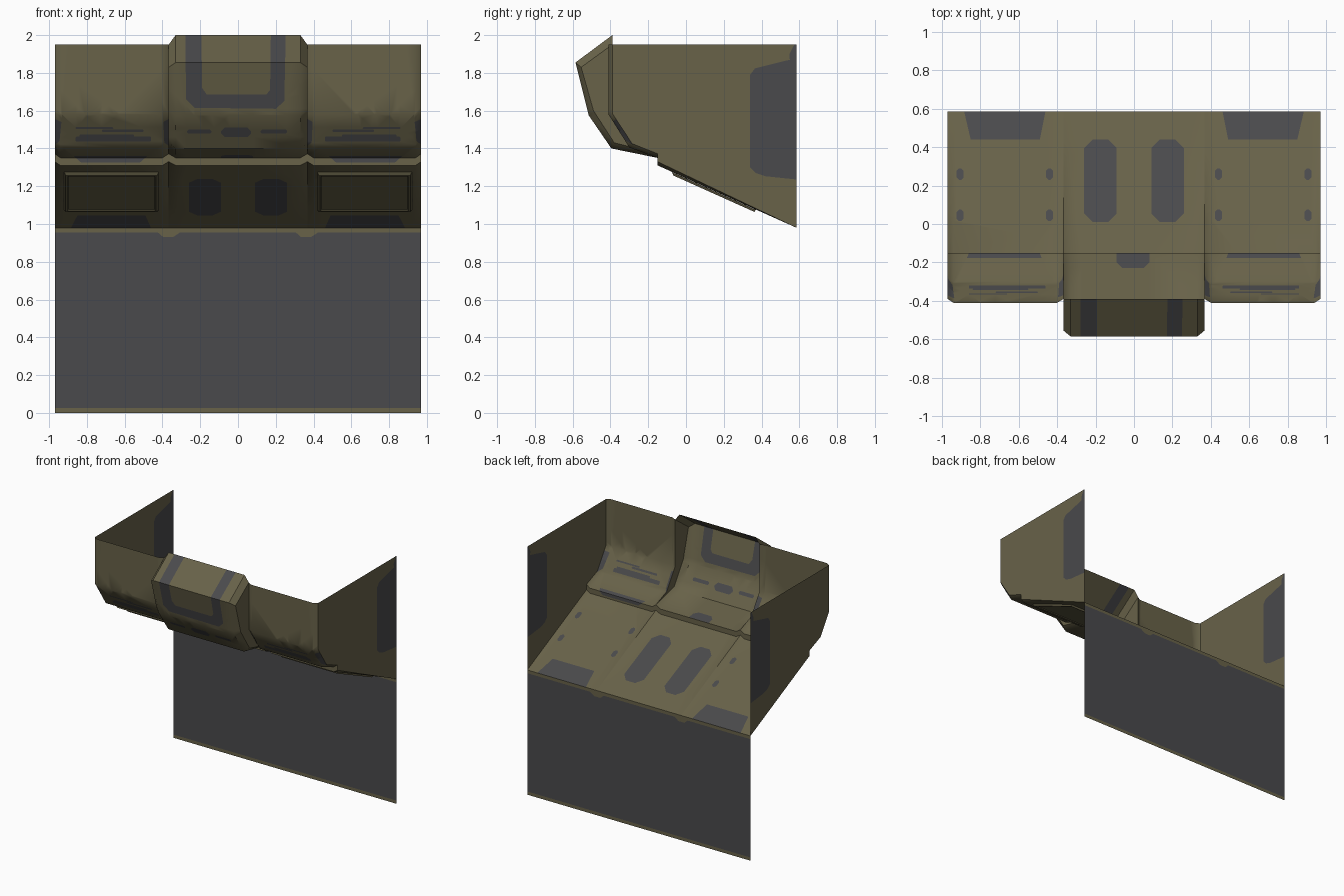
import bpy, bmesh
from mathutils import Vector

if "Cube" in bpy.data.objects:
    bpy.data.objects.remove(bpy.data.objects["Cube"])


def material(name, rgb):
    m = bpy.data.materials.new(name)
    m.diffuse_color = (*rgb, 1)
    m.use_nodes = True
    m.node_tree.nodes["Principled BSDF"].inputs["Base Color"].default_value = m.diffuse_color
    return m


MATS = [material("olive_paint", (0.138, 0.122, 0.066)),
        material("slate_grey", (0.068, 0.068, 0.072))]
OLIVE, SLATE = 0, 1
INSIDE = Vector((0, 0.3, 2.2))


def finish(bm, name, face_inward=True):
    """Turn faces towards the inside of the tub and make the object."""
    bm.normal_update()
    for f in bm.faces:
        if face_inward and f.normal.dot(INSIDE - f.calc_center_median()) < 0:
            f.normal_flip()
    me = bpy.data.meshes.new(name)
    bm.to_mesh(me)
    bm.free()
    for m in MATS:
        me.materials.append(m)
    ob = bpy.data.objects.new(name, me)
    bpy.context.collection.objects.link(ob)
    bpy.context.view_layer.objects.active = ob
    ob.select_set(True)
    bpy.ops.object.shade_smooth_by_angle(angle=0.7)
    ob.select_set(False)


def loft(stations):
    """Skin (x, [(y, z)...]) sections into strips."""
    bm = bmesh.new()
    rows = [[bm.verts.new((x, y, z)) for y, z in prof] for x, prof in stations]
    for a, b in zip(rows, rows[1:]):
        for i in range(len(a) - 1):
            bm.faces.new((a[i], a[i + 1], b[i + 1], b[i]))
    return bm


def polygon(pts):
    bm = bmesh.new()
    bm.faces.new([bm.verts.new(p) for p in pts])
    return bm


def oct_rect(u0, v0, u1, v1, c):
    return [(u0 + c, v0), (u1 - c, v0), (u1, v0 + c), (u1, v1 - c),
            (u1 - c, v1), (u0 + c, v1), (u0, v1 - c), (u0, v0 + c)]


def paint(bm, pts, axes, mat):
    """Cut a convex outline, projected on two axes, into the faces and colour it."""
    i, j = axes
    cu = sum(p[0] for p in pts) / len(pts)
    cv = sum(p[1] for p in pts) / len(pts)
    faces = list(bm.faces)
    for (u0, v0), (u1, v1) in zip(pts, pts[1:] + pts[:1]):
        co, no = Vector((0, 0, 0)), Vector((0, 0, 0))
        co[i], co[j] = u0, v0
        no[i], no[j] = v1 - v0, u0 - u1
        if no.length < 1e-6:
            continue
        no.normalize()
        if no[i] * (cu - u0) + no[j] * (cv - v0) > 0:
            no.negate()
        geom = set(faces)
        for f in faces:
            geom.update(f.edges)
            geom.update(f.verts)
        res = bmesh.ops.bisect_plane(bm, geom=list(geom), dist=1e-5,
                                     plane_co=co, plane_no=no)
        faces = [f for f in res["geom"] if isinstance(f, bmesh.types.BMFace)
                 and no.dot(f.calc_center_median() - co) < 0]
        if not faces:
            return
    for f in faces:
        f.material_index = mat


XY, XZ, YZ = (0, 1), (0, 2), (1, 2)

# Profiles (y, z): full depth in the panel middles, shallower at their edges
TAIL = [(-0.15, 1.35), (-0.15, 1.31), (0.585, 0.98)]
TAIL_IN = [(-0.15, 1.372), (-0.15, 1.33), (0.585, 0.98)]
SIDE = [(-0.41, 1.95), (-0.41, 1.58), (-0.30, 1.405)] + TAIL
SIDE_IN = [(-0.39, 1.95), (-0.39, 1.585), (-0.285, 1.425)] + TAIL_IN
MID = [(-0.39, 2.0), (-0.585, 1.855), (-0.515, 1.575), (-0.395, 1.40)] + TAIL
MID_IN = [(-0.39, 1.95), (-0.555, 1.83), (-0.49, 1.60), (-0.38, 1.43)] + TAIL_IN
E, W = 0.367, 0.97

# Centre bay with the bulging front
bm = loft([(-E, MID_IN), (-0.33, MID), (0.33, MID), (E, MID_IN)])
paint(bm, [(-0.28, 2.1), (-0.275, 1.66), (-0.23, 1.615), (0.2, 1.61),
           (0.245, 1.65), (0.255, 2.1)], XZ, SLATE)
paint(bm, [(-0.195, 2.1), (-0.19, 1.72), (-0.165, 1.685), (0.15, 1.685),
           (0.17, 1.71), (0.175, 2.1)], XZ, OLIVE)
for x in (-0.175, 0.175):
    paint(bm, oct_rect(x - 0.085, 0.01, x + 0.085, 0.44, 0.045), XY, SLATE)
paint(bm, oct_rect(-0.09, 1.46, 0.07, 1.51, 0.02), XZ, SLATE)
paint(bm, oct_rect(-0.27, 1.478, -0.14, 1.5, 0.008), XZ, SLATE)
paint(bm, oct_rect(0.12, 1.478, 0.26, 1.5, 0.008), XZ, SLATE)
paint(bm, [(-0.09, -0.152), (0.08, -0.152), (0.08, -0.2), (0.05, -0.23),
           (-0.06, -0.23), (-0.09, -0.2)], XY, SLATE)
finish(bm, "centre_bay")

for s, tag in ((1, "right"), (-1, "left")):
    # Side tray: front panel, step and sloping floor
    bm = loft([(s * E, SIDE_IN), (s * 0.40, SIDE), (s * 0.94, SIDE), (s * W, SIDE_IN)])

    def mark(pts, axes):
        paint(bm, [(s * u, v) for u, v in pts], axes, SLATE)

    mark([(0.46, 0.59), (0.49, 0.44), (0.85, 0.44), (0.885, 0.59)], XY)
    for x in (0.44, 0.905):
        for y in (0.045, 0.26):
            mark(oct_rect(x - 0.018, y - 0.03, x + 0.018, y + 0.03, 0.012), XY)
    for x0, x1, z0, z1 in ((0.46, 0.86, 1.437, 1.462), (0.55, 0.84, 1.462, 1.474),
                           (0.5, 0.72, 1.487, 1.5), (0.66, 0.86, 1.503, 1.513)):
        mark(oct_rect(x0, z0, x1, z1, 0.004), XZ)
    mark([(0.48, 1.36), (0.52, 1.325), (0.83, 1.325), (0.87, 1.36)], XZ)
    mark([(0.36, 1.41), (0.39, 1.43), (0.395, 1.54), (0.36, 1.56)], XZ)
    mark([(0.98, 1.41), (0.945, 1.44), (0.935, 1.54), (0.98, 1.56)], XZ)
    finish(bm, tag + "_tray")

    # Cheek joining the bulge to the side tray
    outline = MID_IN[:5] + SIDE_IN[3:0:-1][1:]
    finish(polygon([(s * E, y, z) for y, z in outline]), tag + "_bulge_cheek")

    # Outer side wall with grey rear patch
    bm = polygon([(s * W, y, z) for y, z in SIDE_IN + [(0.585, 1.95)]])
    paint(bm, [(0.34, 1.30), (0.37, 1.27), (0.42, 1.253), (0.59, 1.235),
               (0.59, 1.88), (0.53, 1.865), (0.37, 1.83), (0.34, 1.79)], YZ, SLATE)
    paint(bm, [(0.53, 1.865), (0.59, 1.865), (0.59, 1.96), (0.545, 1.96),
               (0.548, 1.9)], YZ, SLATE)
    finish(bm, tag + "_side_wall")

    # Shallow access panel under the floor
    bm = bmesh.new()
    rings = []
    for inset, drop in ((0, 0.001), (0.008, 0.016), (0.018, 0.016), (0.022, 0.009)):
        ring = []
        for x, y in ((0.42 + inset, -0.075 + inset), (0.92 - inset, -0.075 + inset),
                     (0.92 - inset, 0.37 - inset), (0.42 + inset, 0.37 - inset)):
            ring.append(bm.verts.new((s * x, y, 1.31 - (y + 0.15) * 0.449 - drop)))
        rings.append(ring)
    for a, b in zip(rings, rings[1:]):
        for k in range(4):
            n = (k + 1) % 4
            bm.faces.new((a[k], a[n], b[n], b[k]))
    bm.faces.new(rings[-1])
    bmesh.ops.recalc_face_normals(bm, faces=bm.faces)
    bm.normal_update()
    if rings[-1][0].link_faces[0].normal.z > 0:
        bmesh.ops.reverse_faces(bm, faces=bm.faces)
    finish(bm, tag + "_under_panel", False)

# Tall rear panel with olive borders
bm = polygon([(-W, 0.585, 0), (W, 0.585, 0), (W, 0.585, 0.98), (-W, 0.585, 0.98)])
paint(bm, [(-1, 0.025), (1, 0.025), (1, 0.955), (-1, 0.955)], XZ, SLATE)
for x in (-0.365, 0.365):
    paint(bm, [(x - 0.06, 0.956), (x - 0.03, 0.93), (x + 0.02, 0.93),
               (x + 0.06, 0.956)], XZ, OLIVE)
finish(bm, "rear_panel")
